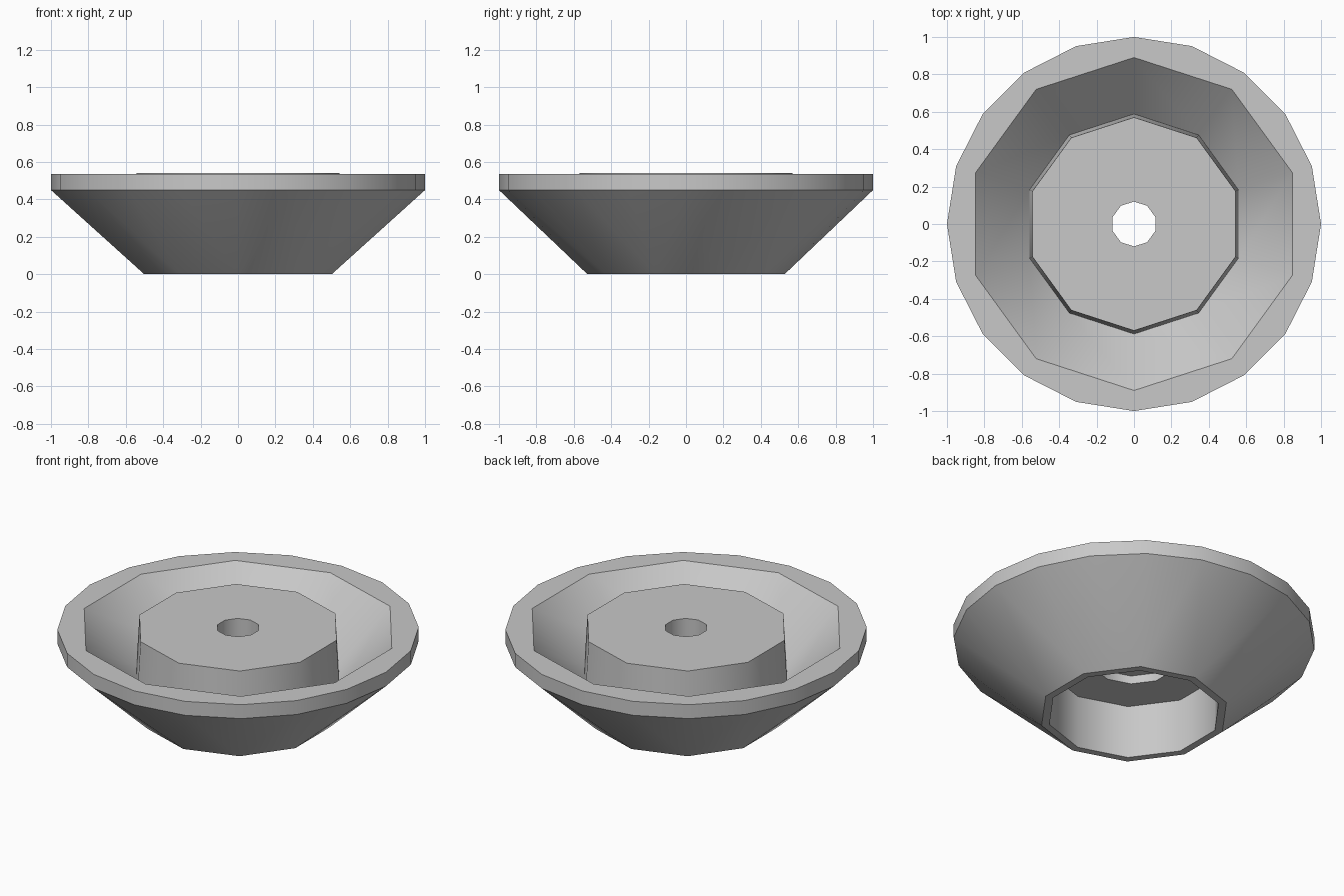
import bpy
import bmesh
from math import cos, sin, pi, radians

cube = bpy.data.objects.get("Cube")
if cube:
    bpy.data.objects.remove(cube, do_unlink=True)

# Plain grey material
grey = bpy.data.materials.new("plain grey")
grey.use_nodes = True
color = (0.58, 0.58, 0.58, 1)
grey.diffuse_color = color
grey.node_tree.nodes["Principled BSDF"].inputs["Base Color"].default_value = color

COARSE, FINE = 10, 20

# Closed cross-section: radius, height, sides
profile = [
    (1.0, 0.535, FINE),      # rim top
    (1.0, 0.45, FINE),       # rim underside
    (0.527, 0.0, COARSE),    # foot, outside
    (0.482, 0.0, COARSE),    # foot, inside
    (0.482, 0.325, COARSE),  # cavity ceiling
    (0.23, 0.325, COARSE),   # counterbore
    (0.23, 0.375, COARSE),
    (0.12, 0.375, COARSE),   # centre hole
    (0.12, 0.54, COARSE),
    (0.57, 0.54, COARSE),    # hub top
    (0.588, 0.23, COARSE),   # trough bottom
    (0.89, 0.535, COARSE),   # rim inner edge
]


def add_ring(bm, radius, height, sides):
    angles = [pi / 2 + 2 * pi * i / sides for i in range(sides)]
    return [bm.verts.new((radius * cos(a), radius * sin(a), height)) for a in angles]


def bridge(bm, a, b):
    """Join two rings, which may differ by a factor of two in sides."""
    if len(a) < len(b):
        a, b = b, a
    n, m = len(a), len(b)
    for i in range(m):
        j = (i + 1) % m
        if n == m:
            bm.faces.new((a[i], a[j], b[j], b[i]))
        else:
            first, mid, last = a[2 * i], a[2 * i + 1], a[(2 * i + 2) % n]
            bm.faces.new((first, mid, b[i]))
            bm.faces.new((mid, b[j], b[i]))
            bm.faces.new((mid, last, b[j]))


# Dish with rim, trough, hollow hub and centre hole
bm = bmesh.new()
rings = [add_ring(bm, *point) for point in profile]
for i, ring in enumerate(rings):
    bridge(bm, ring, rings[(i + 1) % len(rings)])
bmesh.ops.recalc_face_normals(bm, faces=bm.faces)
mesh = bpy.data.meshes.new("hubbed_dish")
bm.to_mesh(mesh)
bm.free()
mesh.materials.append(grey)

dish = bpy.data.objects.new("hubbed_dish", mesh)
bpy.context.collection.objects.link(dish)
bpy.ops.object.select_all(action="DESELECT")
dish.select_set(True)
bpy.context.view_layer.objects.active = dish
bpy.ops.object.shade_smooth_by_angle(angle=radians(40))
